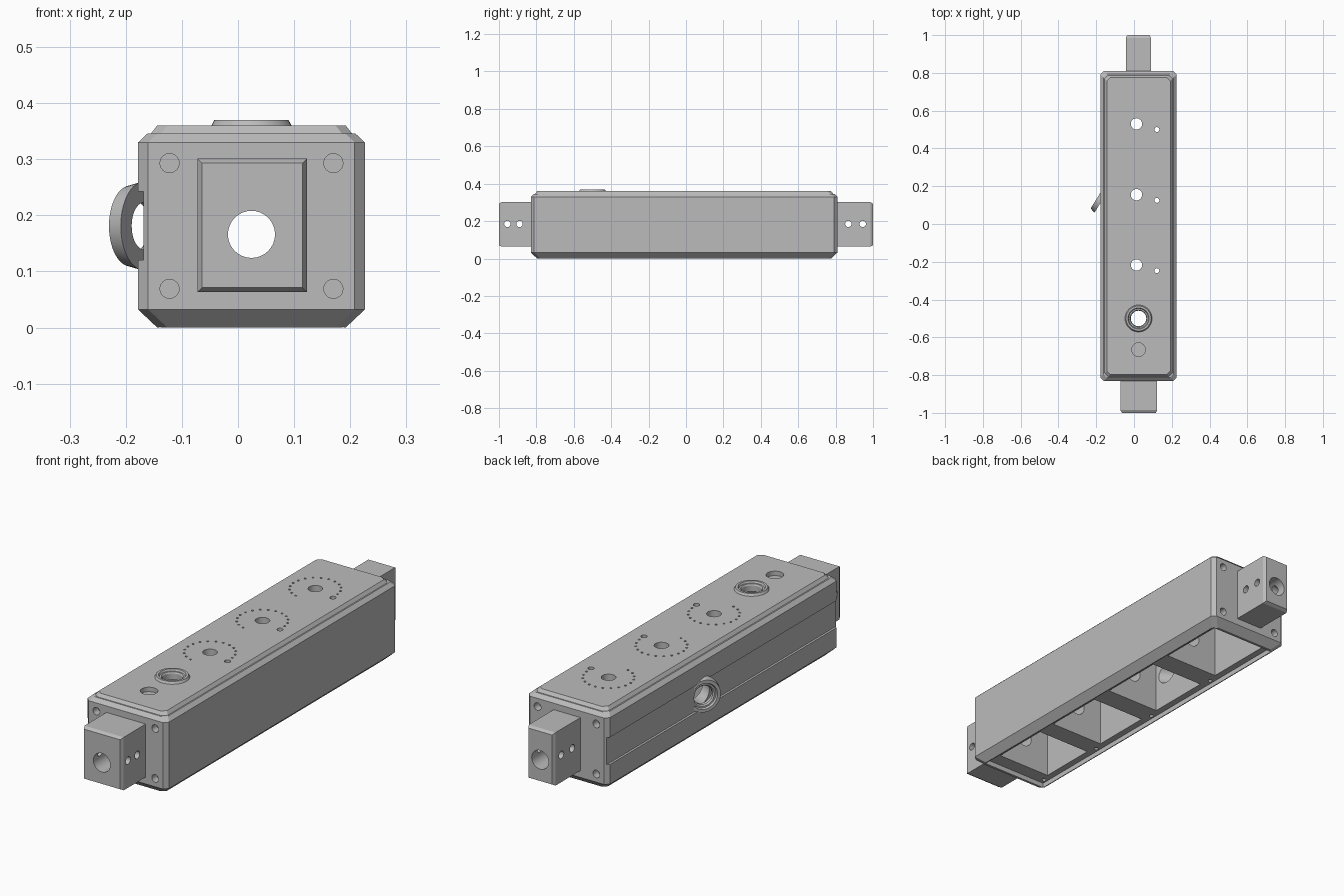
import bpy, bmesh, math
from mathutils import Vector, Matrix

if "Cube" in bpy.data.objects:
    bpy.data.objects.remove(bpy.data.objects["Cube"])

grey = bpy.data.materials.new("machined grey")
grey.use_nodes = True
grey.diffuse_color = (0.5, 0.5, 0.5, 1)
grey.node_tree.nodes["Principled BSDF"].inputs["Base Color"].default_value = (0.5, 0.5, 0.5, 1)


def make(name, bm):
    bmesh.ops.recalc_face_normals(bm, faces=bm.faces)
    mesh = bpy.data.meshes.new(name)
    bm.to_mesh(mesh)
    bm.free()
    mesh.materials.append(grey)
    obj = bpy.data.objects.new(name, mesh)
    bpy.context.scene.collection.objects.link(obj)
    return obj


def loft(rings):
    """Closed solid through matching rings of points."""
    bm = bmesh.new()
    loops = [[bm.verts.new(p) for p in ring] for ring in rings]
    n = len(loops[0])
    for a, b in zip(loops, loops[1:]):
        for i in range(n):
            j = (i + 1) % n
            bm.faces.new((a[i], a[j], b[j], b[i]))
    bm.faces.new(loops[0])
    bm.faces.new(loops[-1])
    return bm


def add_box(bm, x, y, z):
    lo, hi = Vector((x[0], y[0], z[0])), Vector((x[1], y[1], z[1]))
    bmesh.ops.create_cube(bm, size=1, matrix=Matrix.Translation((lo + hi) / 2)
                          @ Matrix.Diagonal((*(hi - lo), 1)))


def add_rod(bm, start, end, r, sides=32):
    a, b = Vector(start), Vector(end)
    rot = (b - a).to_track_quat('Z', 'Y').to_matrix().to_4x4()
    bmesh.ops.create_cone(bm, cap_ends=True, segments=sides, radius1=r, radius2=r,
                          depth=(b - a).length, matrix=Matrix.Translation((a + b) / 2) @ rot)


def cut(obj, bm):
    """Subtract a cutter from the object and bake the result."""
    cutter = make("cutter", bm)
    cutter.hide_render = True
    mod = obj.modifiers.new("cut", 'BOOLEAN')
    mod.operation, mod.solver, mod.object = 'DIFFERENCE', 'EXACT', cutter
    bpy.context.view_layer.update()
    graph = bpy.context.evaluated_depsgraph_get()
    mesh = bpy.data.meshes.new_from_object(obj.evaluated_get(graph))
    obj.modifiers.clear()
    obj.data = mesh
    bpy.data.objects.remove(cutter)


def cut_rods(obj, rods):
    bm = bmesh.new()
    for rod in rods:
        add_rod(bm, *rod)
    cut(obj, bm)


def cut_boxes(obj, boxes):
    bm = bmesh.new()
    for b in boxes:
        add_box(bm, *b)
    cut(obj, bm)


CX = 0.024          # centre line of the housing
X0, X1, Y0, Y1 = -0.178, 0.226, -0.83, 0.81
TOP = 0.36


def body_ring(inset, z):
    a, b, c, d, k = X0 + inset, X1 - inset, Y0 + inset, Y1 - inset, 0.018
    return [(a + k, c, z), (b - k, c, z), (b, c + k, z), (b, d - k, z),
            (b - k, d, z), (a + k, d, z), (a, d - k, z), (a, c + k, z)]


# Housing with chamfered edges and a small step below the lid face
body = make("housing", loft([body_ring(i, z) for i, z in (
    (0.034, 0), (0.0, 0.032), (0.0, 0.33), (0.017, 0.346), (0.023, 0.346), (0.034, TOP))]))

# Underside: cover recess, four chambers, screw holes
cut_boxes(body, [((-0.14, 0.188), (-0.785, 0.765), (-0.02, 0.022))])
chambers = [(-0.72, -0.45), (-0.36, -0.08), (0.02, 0.32), (0.42, 0.74)]
cut_boxes(body, [((-0.11, 0.158), span, (-0.03, 0.33)) for span in chambers])
cut_rods(body, [((CX + s * 0.148, y, -0.01), (CX + s * 0.148, y, 0.06), 0.009, 16)
                for s in (-1, 1) for y in (-0.76, -0.405, -0.03, 0.37, 0.748)])

# Long channel along one side
cut_boxes(body, [((-0.3, -0.168), (-1, 1), (0.12, 0.242))])

# Axial bore and end screw holes
cut_rods(body, [((CX, -1, 0.166), (CX, 1, 0.166), 0.042)])
cut_rods(body, [((CX + s * 0.146, y, z), (CX + s * 0.146, y + d, z), 0.017, 24)
                for s in (-1, 1) for z in (0.069, 0.293)
                for y, d in ((Y0 - 0.02, 0.055), (Y1 + 0.02, -0.055))])

# Dial holes, pin holes, top jack bore and shallow lamp seat
dials = (-0.217, 0.155, 0.53)
DX = 0.013
holes = [((CX, -0.5, 0.3), (CX, -0.5, 0.4), 0.045),
         ((CX, -0.665, TOP - 0.02), (CX, -0.665, 0.4), 0.036)]
for y in dials:
    holes.append(((DX, y, 0.3), (DX, y, 0.4), 0.03))
    holes.append(((DX + 0.108, y - 0.03, 0.3), (DX + 0.108, y - 0.03, 0.4), 0.013, 20))
cut_rods(body, holes)

# Engraved dial dots
dots = []
for y in dials:
    for i in range(15):
        a = math.radians(4 + i * 18)
        px, py = DX + 0.105 * math.cos(a), y + 0.105 * math.sin(a)
        dots.append(((px, py, TOP - 0.006), (px, py, 0.38), 0.005, 8))
cut_rods(body, dots)

# Angled bore for the side jack
axis = Vector((-0.85, 0.527, 0)).normalized()
face = Vector((-0.192, 0.143, 0.181))
cut_rods(body, [(face + axis * 0.05, face - axis * 0.14, 0.046)])


def jack(name, profile, origin, direction, sides=40):
    """Turned ring from a closed (radius, height) profile."""
    bm = bmesh.new()
    rings = []
    for i in range(sides):
        a = 2 * math.pi * i / sides
        rings.append([bm.verts.new((r * math.cos(a), r * math.sin(a), h)) for r, h in profile])
    n = len(profile)
    for i in range(sides):
        p, q = rings[i], rings[(i + 1) % sides]
        for j in range(n):
            k = (j + 1) % n
            bm.faces.new((p[j], q[j], q[k], p[k]))
    rot = direction.to_track_quat('Z', 'Y').to_matrix().to_4x4()
    bm.transform(Matrix.Translation(origin) @ rot)
    return make(name, bm)


top_jack = jack("top_jack", [(0.072, -0.001), (0.066, 0.01), (0.056, 0.01), (0.052, 0.002),
                             (0.045, 0.002), (0.041, -0.004), (0.041, -0.03), (0.047, -0.03)],
                Vector((CX, -0.5, TOP)), Vector((0, 0, 1)))
side_jack = jack("side_jack", [(0.079, -0.029), (0.072, 0), (0.058, 0), (0.054, -0.008),
                               (0.047, -0.008), (0.042, -0.014), (0.042, -0.029)],
                 face, axis)


def lug(name, x, y_in, y_out, hole_ys):
    """End block with chamfered tip, axial bore and cross holes."""
    def ring(inset, y):
        a, b, lo, hi = x[0] + inset, x[1] - inset, 0.063 + inset, 0.301 - inset
        return [(a, y, lo), (b, y, lo), (b, y, hi), (a, y, hi)]
    tip = y_out - math.copysign(0.014, y_out)
    obj = make(name, loft([ring(0, y_in), ring(0, tip), ring(0.008, y_out)]))
    cut_rods(obj, [((CX, -1.2, 0.166), (CX, 1.2, 0.166), 0.042)])
    cut_rods(obj, [((-0.3, y, 0.185), (0.3, y, 0.185), 0.017, 24) for y in hole_ys])
    return obj


front_lug = lug("front_lug", (-0.072, 0.123), Y0, -1.0, (-0.955, -0.89))
back_lug = lug("back_lug", (-0.043, 0.09), Y1, 1.0, (0.868, 0.945))

# Smooth the turned surfaces, keep machined edges sharp
bpy.ops.object.select_all(action='DESELECT')
for obj in (body, top_jack, side_jack, front_lug, back_lug):
    obj.select_set(True)
bpy.context.view_layer.objects.active = body
bpy.ops.object.shade_smooth_by_angle(angle=math.radians(25))
